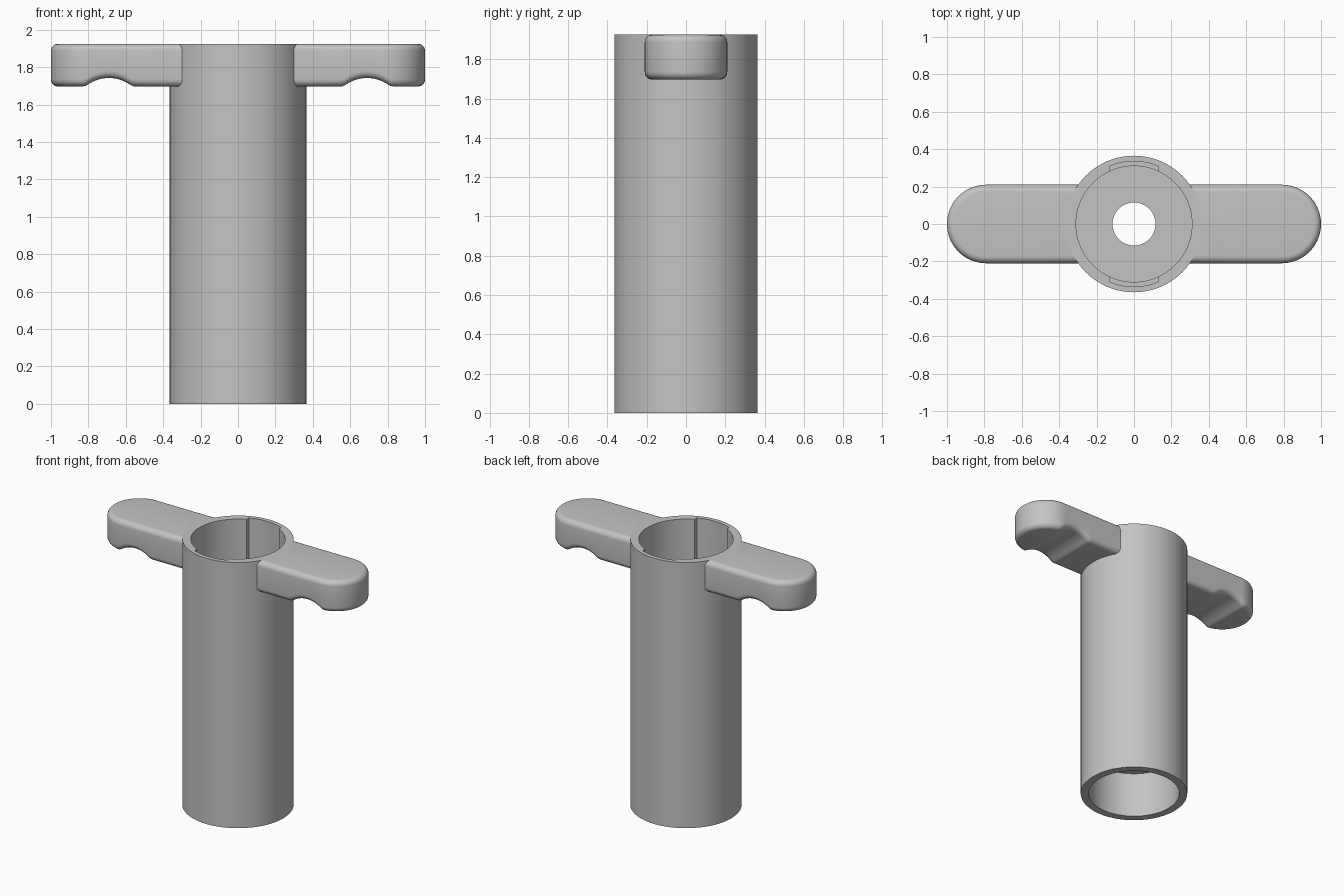
import bpy, bmesh, math

cube = bpy.data.objects.get("Cube")
if cube:
    bpy.data.objects.remove(cube, do_unlink=True)

HEIGHT, OUTER, BORE, SLOT_R = 1.925, 0.365, 0.31, 0.335
SEGS = 96

grey = bpy.data.materials.new("light grey")
grey.use_nodes = True
grey.diffuse_color = (0.55, 0.55, 0.55, 1)
grey.node_tree.nodes["Principled BSDF"].inputs["Base Color"].default_value = grey.diffuse_color


def finish(name, bm):
    bmesh.ops.recalc_face_normals(bm, faces=bm.faces)
    mesh = bpy.data.meshes.new(name)
    bm.to_mesh(mesh)
    bm.free()
    mesh.materials.append(grey)
    obj = bpy.data.objects.new(name, mesh)
    bpy.context.collection.objects.link(obj)
    return obj


def select(obj):
    bpy.ops.object.select_all(action='DESELECT')
    obj.select_set(True)
    bpy.context.view_layer.objects.active = obj


def prism(name, outline, z0, z1):
    bm = bmesh.new()
    low = [bm.verts.new((x, y, z0)) for x, y in outline]
    high = [bm.verts.new((x, y, z1)) for x, y in outline]
    bm.faces.new(low)
    bm.faces.new(high)
    n = len(outline)
    for i in range(n):
        j = (i + 1) % n
        bm.faces.new((low[i], low[j], high[j], high[i]))
    return finish(name, bm)


def cut(obj, cutter):
    cutter.hide_render = True
    mod = obj.modifiers.new("cut", 'BOOLEAN')
    mod.operation, mod.solver, mod.object = 'DIFFERENCE', 'EXACT', cutter
    select(obj)
    bpy.ops.object.modifier_apply(modifier=mod.name)


def smooth(obj):
    select(obj)
    bpy.ops.object.shade_smooth_by_angle(angle=math.radians(32))


# Tube with an inner pierced web, turned from one closed profile
profile = [(OUTER, 0), (OUTER, HEIGHT), (BORE, HEIGHT), (BORE, 0.43),
           (0.115, 0.43), (0.115, 0.335), (BORE, 0.335), (BORE, 0)]
bm = bmesh.new()
rings = []
for i in range(SEGS):
    a = math.tau * i / SEGS
    rings.append([bm.verts.new((r * math.cos(a), r * math.sin(a), z)) for r, z in profile])
for i in range(SEGS):
    p, q = rings[i], rings[(i + 1) % SEGS]
    for k in range(len(profile)):
        m = (k + 1) % len(profile)
        bm.faces.new((p[k], q[k], q[m], p[m]))
tube = finish("tube", bm)

# Two shallow keyways in the bore, front and back
half = math.asin(0.13 / SLOT_R)
arc = [math.pi / 2 - half + 2 * half * i / 14 for i in range(15)]
outline = [(SLOT_R * math.cos(a + t), SLOT_R * math.sin(a + t)) for t in (0, math.pi) for a in arc]
keyway = prism("keyway_cutter", outline, 0.5, HEIGHT + 0.1)
cut(tube, keyway)
bpy.data.objects.remove(keyway, do_unlink=True)
smooth(tube)

# Handles: rounded-end bars with rolled edges and a finger scallop below
WIDTH, FILLET, BASE = 0.21, 0.038, 1.697
CENTRE, REACH, DEPTH, BLEND = 0.69, 0.125, 0.045, 0.02


def underside(x):
    t = abs(x - CENTRE)
    radius = (REACH ** 2 + DEPTH ** 2) / (2 * DEPTH)
    lift = math.sqrt(max(radius ** 2 - t * t, 0)) - radius + DEPTH
    # soft maximum rounds the lips of the scallop
    return BASE + (lift + math.sqrt(lift ** 2 + (BLEND / 4) ** 2)) / 2


def half_outline(inset):
    w, c = WIDTH - inset, 1 - WIDTH
    pts = [(0.25, w)] + [(0.5 + (c - 0.5) * i / 20, w) for i in range(20)]
    return pts + [(c + w * math.sin(a), w * math.cos(a))
                  for a in (math.pi / 2 * i / 20 for i in range(21))]


def handle(name, side, cutter):
    bm = bmesh.new()
    steps = [math.pi / 2 * i / 6 for i in range(7)]
    layers = [(FILLET * (1 - math.sin(a)), FILLET * (1 - math.cos(a)), True) for a in steps]
    layers += [(d, h, False) for d, h, _ in reversed(layers)]
    loops = []
    for inset, dz, low in layers:
        pts = half_outline(inset)
        pts += [(x, -y) for x, y in reversed(pts[:-1])]
        loops.append([bm.verts.new((side * x, y, underside(x) + dz if low else HEIGHT - dz))
                      for x, y in pts])
    n = len(loops[0])
    for p, q in zip(loops, loops[1:]):
        for i in range(n):
            j = (i + 1) % n
            bm.faces.new((p[i], p[j], q[j], q[i]))
    # bridge the top and underside across the bar
    for p in (loops[0], loops[-1]):
        for i in range(n // 2 - 1):
            bm.faces.new((p[i], p[i + 1], p[n - 2 - i], p[n - 1 - i]))
        m = n // 2
        bm.faces.new((p[m - 1], p[m], p[m + 1]))
    obj = finish(name, bm)
    cut(obj, cutter)
    smooth(obj)


circle = [(0.345 * math.cos(math.tau * i / SEGS), 0.345 * math.sin(math.tau * i / SEGS))
          for i in range(SEGS)]
clearance = prism("clearance_cutter", circle, 1.5, HEIGHT + 0.1)
handle("left_handle", 1, clearance)
handle("right_handle", -1, clearance)
bpy.data.objects.remove(clearance, do_unlink=True)
